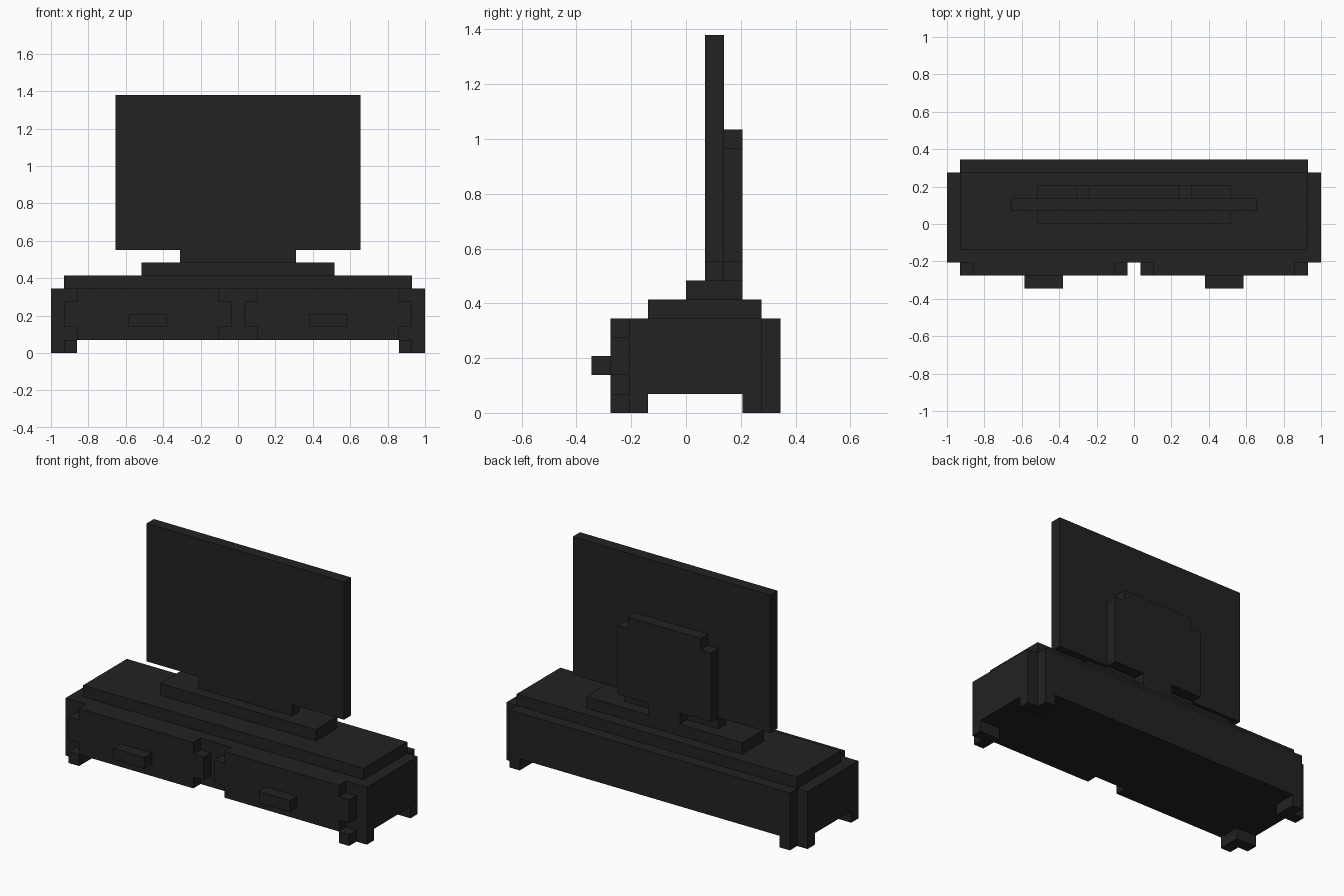
import bpy
import bmesh

cube = bpy.data.objects.get("Cube")
if cube:
    bpy.data.objects.remove(cube, do_unlink=True)

U = 2 / 29  # one block of the grid; x is counted from the middle, y from the front

black = bpy.data.materials.new("matte black")
black.use_nodes = True
black.diffuse_color = (0.016, 0.016, 0.016, 1)
bsdf = black.node_tree.nodes["Principled BSDF"]
bsdf.inputs["Base Color"].default_value = (0.016, 0.016, 0.016, 1)
bsdf.inputs["Roughness"].default_value = 0.8


def prism(name, outline, lo, hi, plane="xy"):
    """Extrude an outline given in blocks: along z for plane xy, along y for xz."""
    def place(a, b, c):
        x, y, z = (a, b, c) if plane == "xy" else (a, c, b)
        return (x * U, (y - 5) * U, z * U)

    bm = bmesh.new()
    face = bm.faces.new([bm.verts.new(place(a, b, lo)) for a, b in outline])
    ext = bmesh.ops.extrude_face_region(bm, geom=[face])
    for v in ext["geom"]:
        if isinstance(v, bmesh.types.BMVert):
            if plane == "xy":
                v.co.z += (hi - lo) * U
            else:
                v.co.y += (hi - lo) * U
    bmesh.ops.recalc_face_normals(bm, faces=bm.faces[:])
    mesh = bpy.data.meshes.new(name)
    bm.to_mesh(mesh)
    bm.free()
    mesh.materials.append(black)
    obj = bpy.data.objects.new(name, mesh)
    bpy.context.collection.objects.link(obj)
    return obj


def rect(a0, a1, b0, b1):
    return [(a0, b0), (a1, b0), (a1, b1), (a0, b1)]


# Cabinet with stepped back corners, and the raised top
prism("cabinet_body", [(-14.5, 2), (14.5, 2), (14.5, 9), (13.5, 9),
                       (13.5, 10), (-13.5, 10), (-13.5, 9), (-14.5, 9)], 1, 5)
prism("cabinet_top", rect(-13.5, 13.5, 3, 9), 5, 6)

# Doors with notched corners, handles and L-shaped feet on both sides
door = [(1.5, 1), (12.5, 1), (12.5, 2), (13.5, 2), (13.5, 4), (12.5, 4),
        (12.5, 5), (1.5, 5), (1.5, 4), (0.5, 4), (0.5, 2), (1.5, 2)]
front_foot = [(12.5, 1), (13.5, 1), (13.5, 2), (14.5, 2), (14.5, 3), (12.5, 3)]
back_foot = [(12.5, 8), (14.5, 8), (14.5, 9), (13.5, 9), (13.5, 10), (12.5, 10)]
for side, s in (("left", 1), ("right", -1)):
    def mirror(points):
        return [(s * a, b) for a, b in points]

    prism(side + "_door", mirror(door), 1, 2, "xz")
    prism(side + "_handle", mirror(rect(5.5, 8.5, 2, 3)), 0, 1, "xz")
    prism(side + "_front_foot", mirror(front_foot), 0, 1)
    prism(side + "_back_foot", mirror(back_foot), 0, 1)

# Television stand: base plate, wide front neck, narrow rear neck
prism("stand_base", rect(-7.5, 7.5, 5, 8), 6, 7)
prism("stand_neck", [(-4.5, 6), (4.5, 6), (4.5, 7), (1.5, 7),
                     (1.5, 8), (-1.5, 8), (-1.5, 7), (-4.5, 7)], 7, 8)

# Screen and the rear housing with clipped top corners
prism("screen", rect(-9.5, 9.5, 8, 20), 6, 7, "xz")
prism("rear_housing", [(-4.5, 8), (4.5, 8), (4.5, 14), (3.5, 14),
                       (3.5, 15), (-3.5, 15), (-3.5, 14), (-4.5, 14)], 7, 8, "xz")
